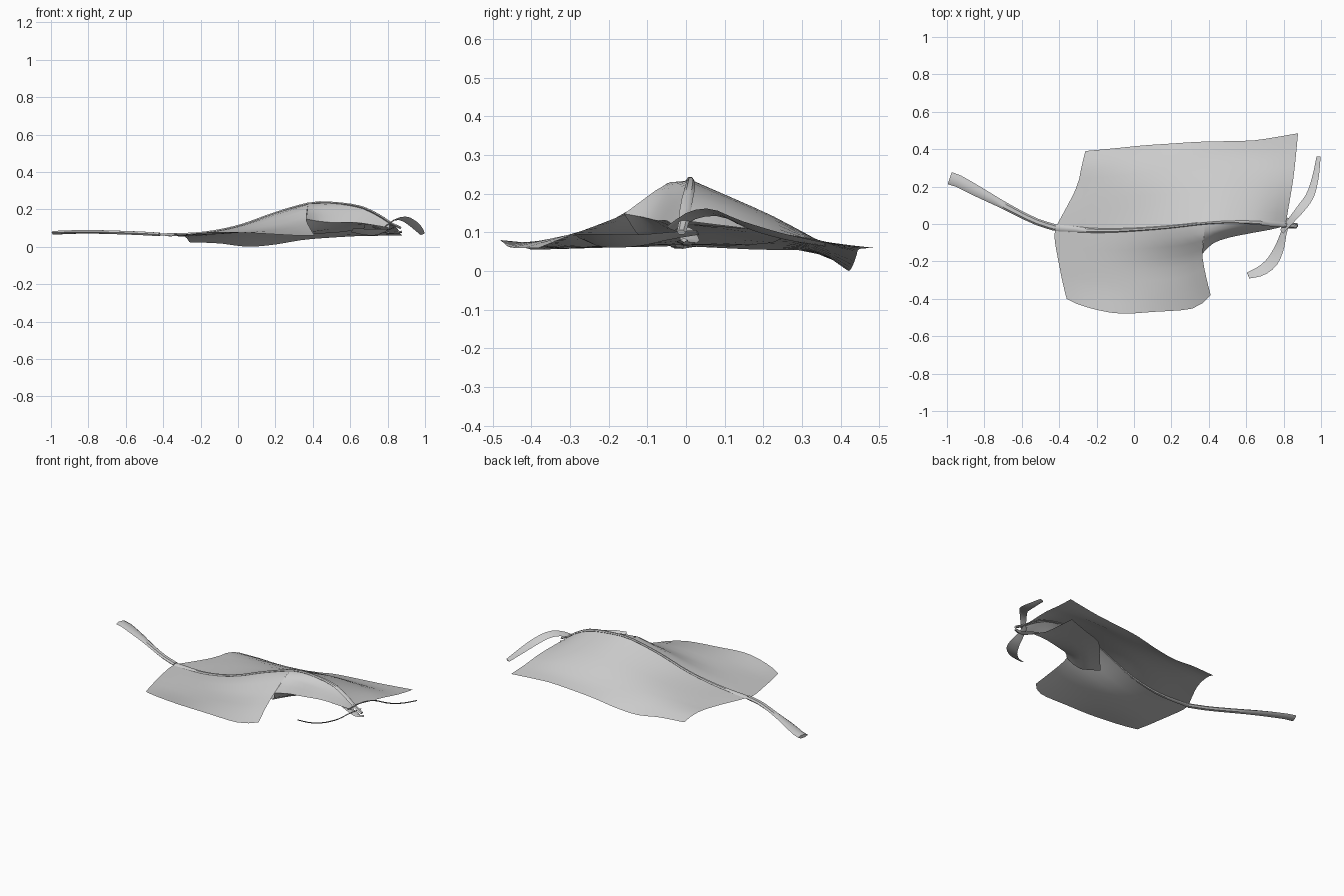
import bpy, math
from mathutils import Vector

cube = bpy.data.objects.get("Cube")
if cube:
    bpy.data.objects.remove(cube, do_unlink=True)

leaf_grey = bpy.data.materials.new("leaf grey")
leaf_grey.use_nodes = True
GREY = (0.6, 0.6, 0.6, 1)
leaf_grey.diffuse_color = GREY
leaf_grey.node_tree.nodes["Principled BSDF"].inputs["Base Color"].default_value = GREY


def sample(path, n):
    """Resample a path evenly by length with a smooth cubic through its points."""
    p = [Vector(v) for v in path]
    lengths = [0]
    for a, b in zip(p, p[1:]):
        lengths.append(lengths[-1] + (b - a).length)
    out = []
    for k in range(n):
        d = lengths[-1] * k / (n - 1)
        i = max(j for j in range(len(p) - 1) if lengths[j] <= d + 1e-9)
        t = (d - lengths[i]) / (lengths[i + 1] - lengths[i])
        a, b = p[i], p[i + 1]
        ta = (b - p[i - 1]) / 2 if i else b - a
        tb = (p[i + 2] - a) / 2 if i + 2 < len(p) else b - a
        out.append(a * (2*t**3 - 3*t**2 + 1) + ta * (t**3 - 2*t**2 + t)
                   + b * (3*t**2 - 2*t**3) + tb * (t**3 - t**2))
    return out


def grid_object(name, rows):
    n = len(rows[0])
    faces = [(i*n + j, i*n + j + 1, (i+1)*n + j + 1, (i+1)*n + j)
             for i in range(len(rows) - 1) for j in range(n - 1)]
    mesh = bpy.data.meshes.new(name)
    mesh.from_pydata([v for r in rows for v in r], [], faces)
    mesh.materials.append(leaf_grey)
    obj = bpy.data.objects.new(name, mesh)
    bpy.context.collection.objects.link(obj)
    bpy.ops.object.select_all(action="DESELECT")
    obj.select_set(True)
    bpy.context.view_layer.objects.active = obj
    bpy.ops.object.shade_smooth_by_angle(angle=math.radians(40))


def sheet(name, guides, n=14, across=9):
    """Thin sheet through several lengthwise guide paths."""
    columns = zip(*(sample(g, n) for g in guides))
    grid_object(name, [sample(c, across) for c in columns])


def strip(name, path, widths, height, n=20, sides=6, tilt=0):
    """Flattened tube with varying half width, tilted about its path."""
    pts = sample(path, n)
    ws = sample([(i, w, 0) for i, w in enumerate(widths)], n)
    rows = [[pts[0]] * (sides + 1)]
    for i, p in enumerate(pts):
        d = pts[min(i+1, n-1)] - pts[max(i-1, 0)]
        flat = Vector((-d.y, d.x, 0)).normalized()
        lift = d.cross(flat).normalized()
        c, s = math.cos(math.radians(tilt)), math.sin(math.radians(tilt))
        side, up = flat*c + lift*s, lift*c - flat*s
        rows.append([p + side*ws[i].y*math.cos(a) + up*height*math.sin(a)
                     for a in (math.tau*k/sides for k in range(sides + 1))])
    rows.append([pts[-1]] * (sides + 1))
    grid_object(name, rows)


# Central vein, shared by the blade halves
vein_base = [(-.42, -.02, .065), (-.2, -.035, .073), (0, -.03, .11), (.2, -.015, .18), (.38, .005, .231)]
vein_tip = [(.38, .005, .231), (.5, .012, .235), (.65, .01, .215), (.75, 0, .17), (.81, -.005, .13)]

# Wide half of the blade, with a drooping rim
sheet("left_blade", [
    vein_base + vein_tip[1:],
    [(-.31, .19, .055), (-.1, .2, .073), (.2, .21, .112), (.45, .225, .14), (.65, .225, .135), (.85, .23, .1)],
    [(-.28, .31, .052), (-.05, .33, .054), (.2, .34, .06), (.45, .35, .072), (.65, .355, .075), (.865, .36, .075)],
    [(-.26, .39, .024), (-.1, .405, .018), (.05, .42, 0), (.2, .43, .012), (.36, .44, .038), (.6, .445, .055),
     (.7, .455, .058), (.877, .485, .06)]], n=20)

# Short half of the blade, ending at a tear
sheet("right_blade", [
    vein_base,
    [(-.425, -.08, .063), (-.2, -.09, .072), (0, -.09, .105), (.2, -.075, .17), (.375, -.05, .226)],
    [(-.4, -.22, .06), (-.2, -.22, .065), (0, -.22, .08), (.2, -.2, .11), (.365, -.16, .148)],
    [(-.38, -.32, .057), (-.22, -.34, .062), (0, -.36, .074), (.2, -.34, .085), (.385, -.28, .1)],
    [(-.36, -.4, .055), (-.27, -.44, .068), (-.09, -.478, .08), (.1, -.47, .072), (.32, -.45, .06), (.41, -.38, .06)]])

# Narrow shoulder beside the vein, leading to the fold
fold = [(.365, -.16, .148), (.42, -.105, .138), (.5, -.075, .13), (.62, -.05, .13), (.73, -.03, .115), (.81, -.01, .1)]
sheet("right_shoulder", [
    vein_tip,
    [(.375, -.05, .226), (.47, -.035, .22), (.58, -.02, .2), (.7, -.015, .165), (.81, -.008, .115)],
    fold], across=5)

# Torn piece folded underneath
sheet("folded_flap", [
    fold[:5],
    [(.315, -.105, .072), (.38, -.02, .078), (.46, .04, .09), (.56, .05, .11), (.68, .03, .12)],
    [(.215, -.04, .07), (.33, .09, .067), (.43, .2, .07), (.57, .24, .08), (.68, .26, .1)]], n=10, across=5)

# Stem and vein
strip("stem", [(-.985, .245, .075), (-.95, .235, .076), (-.8, .155, .08), (-.55, .025, .073), (-.42, -.02, .066)],
      [.034, .03, .021, .018, .018], .011, n=12)
strip("vein", vein_base + vein_tip[1:] + [(.87, -.012, .1)],
      [.018, .014, .011, .009, .008, .007, .008, .012, .015, .012], .007, n=24)

# Curled shreds at the tip
strip("left_tip_shred", [(.79, -.04, .11), (.84, .02, .145), (.89, .08, .15), (.94, .15, .12), (.97, .25, .09), (.987, .36, .068)],
      [.014, .02, .025, .023, .018, .012], .003, n=14, sides=4, tilt=-25)
strip("right_tip_shred", [(.83, .03, .1), (.8, -.05, .09), (.78, -.12, .08), (.74, -.2, .078), (.68, -.25, .08), (.61, -.275, .088)],
      [.012, .018, .028, .035, .032, .02], .003, n=14, sides=4, tilt=30)
strip("centre_tip_shred", [(.72, 0, .11), (.8, .01, .075), (.84, -.01, .075), (.875, -.005, .08)],
      [.015, .025, .02, .01], .006, n=8, sides=4)
